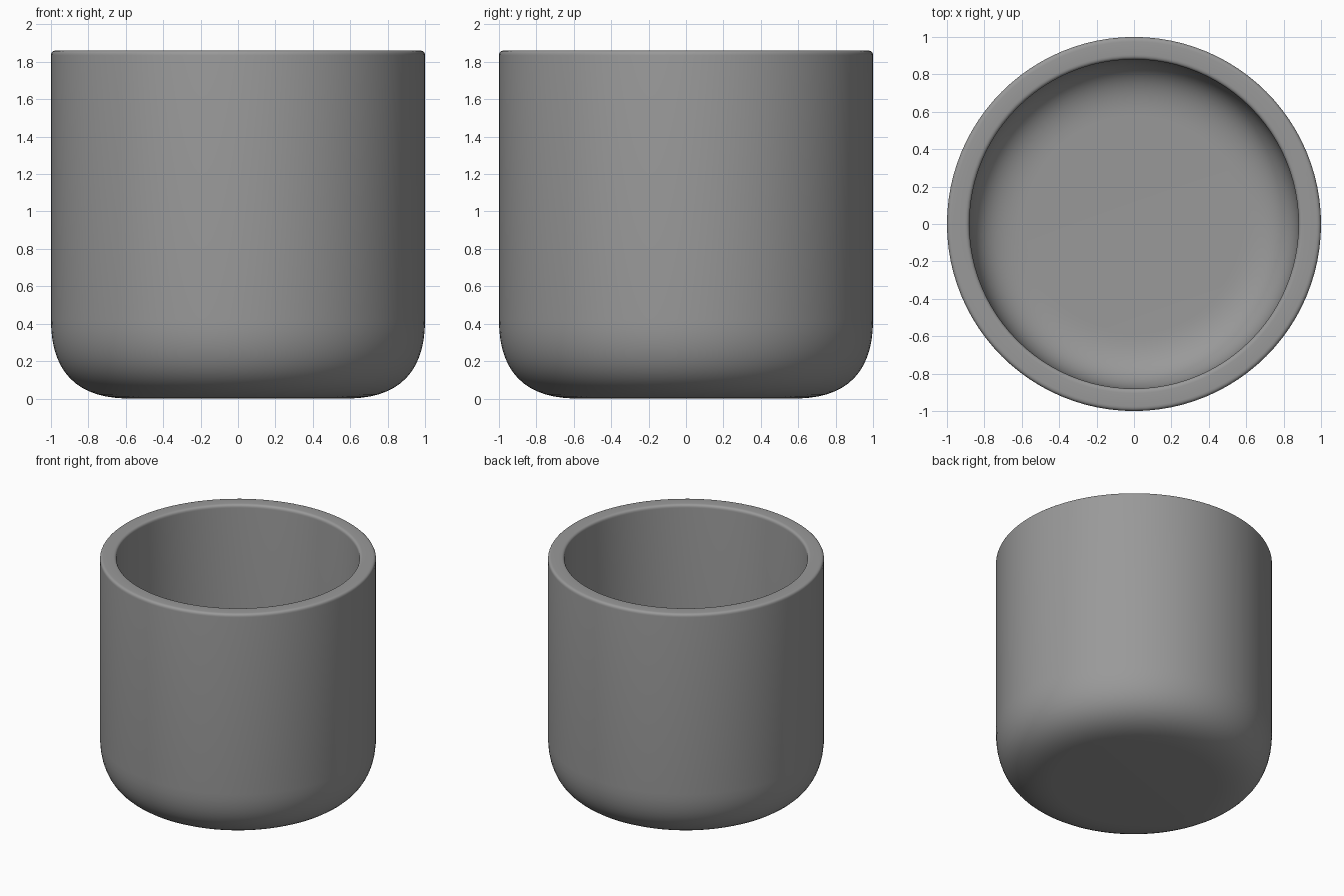
import bpy, bmesh
from math import pi
from mathutils import Vector

cube = bpy.data.objects.get("Cube")
if cube:
    bpy.data.objects.remove(cube)

HEIGHT, RADIUS, WALL = 1.86, 1.0, 0.12
INNER = RADIUS - WALL
EDGE = 0.025      # rounding of the rim
SEGMENTS = 96


def arc(start, control, end, steps):
    """Quadratic curve through (radius, height) points."""
    a, b, c = Vector(start), Vector(control), Vector(end)
    ts = [i / steps for i in range(steps + 1)]
    return [a * (1 - t) ** 2 + b * 2 * t * (1 - t) + c * t * t for t in ts]


# Grey ceramic
grey = bpy.data.materials.new("grey_ceramic")
grey.use_nodes = True
colour = (0.32, 0.32, 0.32, 1)
grey.diffuse_color = colour
grey.node_tree.nodes["Principled BSDF"].inputs["Base Color"].default_value = colour

# Cup profile: base centre, outer wall, rim, inner wall, floor centre
profile = [Vector((0, 0))]
profile += arc((0.6, 0), (RADIUS, 0.01), (RADIUS, 0.42), 14)
profile += arc((RADIUS, HEIGHT - EDGE), (RADIUS, HEIGHT), (RADIUS - EDGE, HEIGHT), 5)
profile += arc((INNER + EDGE, HEIGHT), (INNER, HEIGHT), (INNER, HEIGHT - EDGE), 5)
profile += arc((INNER, 0.42), (INNER, WALL), (0.58, WALL), 14)
profile.append(Vector((0, WALL)))

# Spin the profile into a solid cup
bm = bmesh.new()
verts = [bm.verts.new((p.x, 0, p.y)) for p in profile]
edges = [bm.edges.new(pair) for pair in zip(verts, verts[1:])]
bmesh.ops.spin(bm, geom=verts + edges, cent=(0, 0, 0), axis=(0, 0, 1),
               angle=2 * pi, steps=SEGMENTS, use_duplicate=False)
bmesh.ops.remove_doubles(bm, verts=bm.verts, dist=0.0005)
bmesh.ops.recalc_face_normals(bm, faces=bm.faces)
mesh = bpy.data.meshes.new("cup")
bm.to_mesh(mesh)
bm.free()
mesh.materials.append(grey)
cup = bpy.data.objects.new("cup", mesh)
bpy.context.collection.objects.link(cup)

# Smooth shading
bpy.context.view_layer.objects.active = cup
cup.select_set(True)
bpy.ops.object.shade_smooth_by_angle(angle=pi / 5)
